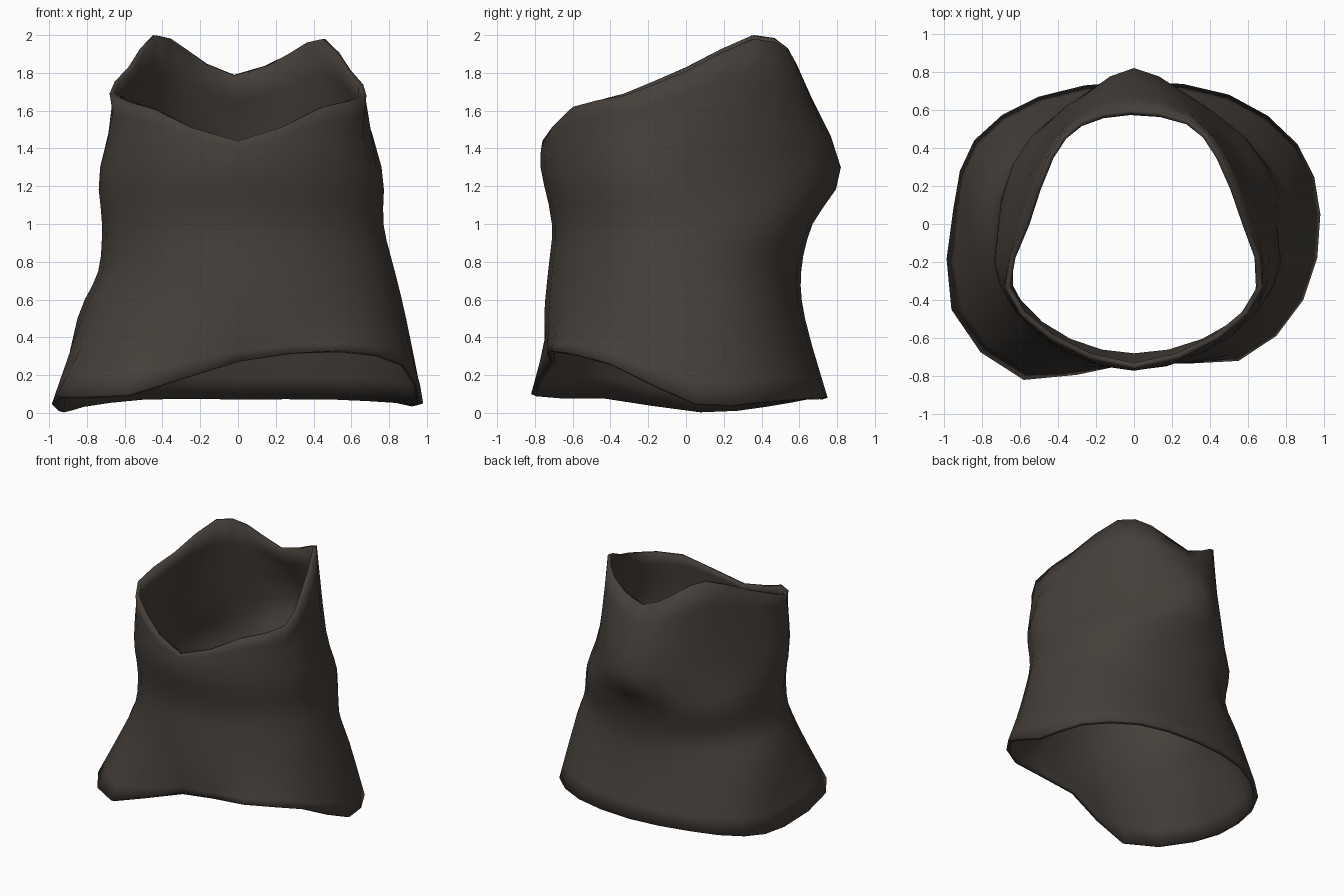
import bpy
import bmesh
from math import cos, sin, pi, copysign
from mathutils import Vector

COLUMNS = 24      # divisions around the body
STEPS = 3         # divisions between two control rings

cube = bpy.data.objects.get("Cube")
if cube:
    bpy.data.objects.remove(cube, do_unlink=True)


def spline(a, b, c, d, t):
    """Smooth curve from b to c, with a and d as neighbours."""
    return 0.5 * (2 * b + (c - a) * t + (2 * a - 5 * b + 4 * c - d) * t ** 2
                  + (3 * b - a - 3 * c + d) * t ** 3)


def rim_ring(points):
    """Closed smooth ring through a few points, resampled to the columns."""
    pts = [Vector(p) for p in points]
    n = len(pts)
    ring = []
    for i in range(COLUMNS):
        k, t = divmod(i * n / COLUMNS, 1)
        k = int(k)
        ring.append(spline(*(pts[(k + j) % n] for j in (-1, 0, 1, 2)), t))
    return ring


def body_ring(z, left, right, front, back, widest, front_power, back_power):
    """Horizontal rounded ring, widest at a given y, with its own reach and
    fullness in each direction."""
    ring = []
    for i in range(COLUMNS):
        angle = 2 * pi * i / COLUMNS
        c, s = cos(angle), sin(angle)
        power = back_power if s > 0 else front_power
        x = copysign(abs(c) ** (2 / power), c) * (left if c > 0 else right)
        reach = back - widest if s > 0 else front - widest
        ring.append(Vector((x, widest + reach * abs(s) ** (2 / power), z)))
    return ring


# Flared hem and peaked neckline, from the left side round by the back
hem = rim_ring([
    (.98, .05, .05), (.86, .42, .06), (.5, .68, .08), (0, .75, .08),
    (-.5, .67, .08), (-.84, .44, .04), (-.95, .08, .01), (-.96, -.45, .09),
    (-.58, -.82, .1), (0, -.72, .27), (.55, -.72, .33), (.89, -.4, .26)])
neckline = rim_ring([
    (.6, 0, 1.81), (.46, .36, 1.98), (.29, .55, 1.91), (-.02, .6, 1.79),
    (-.29, .54, 1.93), (-.45, .36, 2), (-.58, 0, 1.83), (-.68, -.33, 1.69),
    (-.45, -.6, 1.61), (0, -.76, 1.44), (.45, -.6, 1.62), (.68, -.33, 1.68)])

# Waist, chest and back bulge between the two rims
control = [
    hem,
    body_ring(.5, .89, .85, -.75, .63, 0, 2.4, 2.2),
    body_ring(.75, .83, .74, -.73, .61, -.1, 2, 2.2),
    body_ring(1, .77, .72, -.71, .67, -.15, 1.9, 2.4),
    body_ring(1.3, .76, .73, -.77, .82, -.2, 1.8, 1.55),
    neckline,
]

# Smooth the columns from hem to neckline
rings = []
last = len(control) - 1
for r in range(last):
    picks = [control[min(max(r + j, 0), last)] for j in (-1, 0, 1, 2)]
    for step in range(STEPS):
        rings.append([spline(*quad, step / STEPS) for quad in zip(*picks)])
rings.append(neckline)

# Cloth tube, open at both ends
bm = bmesh.new()
grid = [[bm.verts.new((p.x, p.y, min(max(p.z, 0), 2))) for p in ring]
        for ring in rings]
for low, high in zip(grid, grid[1:]):
    for i in range(COLUMNS):
        j = (i + 1) % COLUMNS
        bm.faces.new((low[i], low[j], high[j], high[i]))
mesh = bpy.data.meshes.new("cloth_top")
bm.to_mesh(mesh)
bm.free()
top = bpy.data.objects.new("cloth_top", mesh)
bpy.context.collection.objects.link(top)

# Cloth thickness, kept inside the outer surface
thickness = top.modifiers.new("cloth_thickness", 'SOLIDIFY')
thickness.thickness = 0.03
thickness.offset = -1

# Dark brown cloth
color = (0.06, 0.05, 0.042, 1)
cloth = bpy.data.materials.new("dark_brown_cloth")
cloth.use_nodes = True
cloth.diffuse_color = color
shader = cloth.node_tree.nodes["Principled BSDF"]
shader.inputs["Base Color"].default_value = color
shader.inputs["Roughness"].default_value = 0.9
mesh.materials.append(cloth)

bpy.ops.object.select_all(action='DESELECT')
top.select_set(True)
bpy.context.view_layer.objects.active = top
bpy.ops.object.shade_smooth_by_angle(angle=pi / 3)
